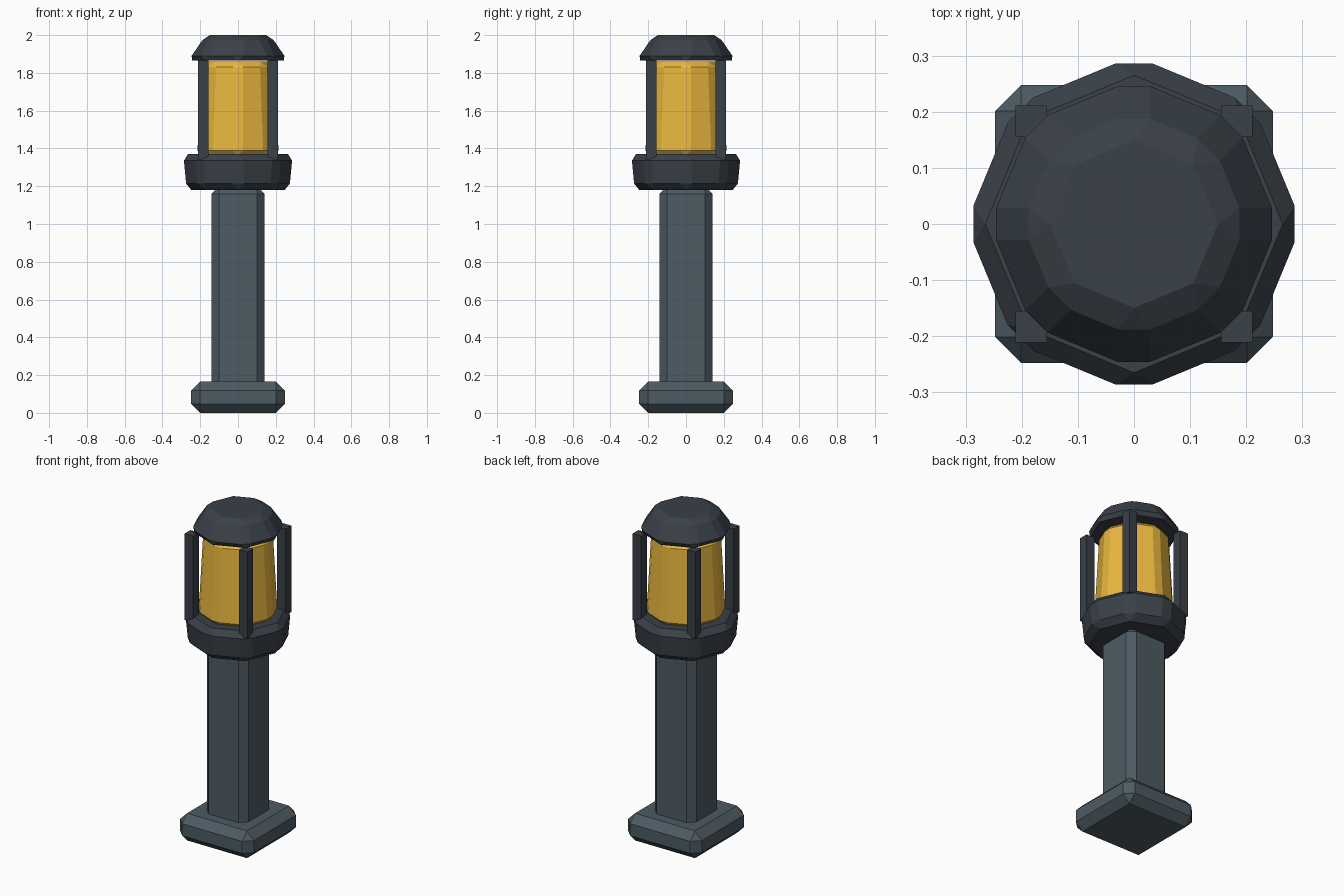
import bpy, bmesh
from mathutils import Matrix

if "Cube" in bpy.data.objects:
    bpy.data.objects.remove(bpy.data.objects["Cube"])


def material(name, rgb):
    m = bpy.data.materials.new(name)
    m.diffuse_color = (*rgb, 1.0)
    m.use_nodes = True
    m.node_tree.nodes["Principled BSDF"].inputs["Base Color"].default_value = m.diffuse_color
    return m


slate = material("slate_metal", (0.075, 0.105, 0.125))
dark = material("dark_metal", (0.042, 0.052, 0.065))
amber = material("amber_glass", (0.83, 0.48, 0.05))


def finish(bm, name, mat, bevel):
    if bevel:
        bmesh.ops.bevel(bm, geom=bm.edges[:], offset=bevel, segments=1,
                        profile=0.5, affect='EDGES', clamp_overlap=True)
    me = bpy.data.meshes.new(name)
    bm.to_mesh(me)
    bm.free()
    me.materials.append(mat)
    ob = bpy.data.objects.new(name, me)
    bpy.context.collection.objects.link(ob)
    return ob


def box(name, x, y, z0, z1, width, mat, bevel=0):
    bm = bmesh.new()
    m = Matrix.Translation((x, y, (z0 + z1) / 2)) @ Matrix.Diagonal((width, width, z1 - z0, 1))
    bmesh.ops.create_cube(bm, size=1, matrix=m)
    return finish(bm, name, mat, bevel)


def octagon(name, z0, z1, r0, r1, mat, bevel):
    bm = bmesh.new()
    bmesh.ops.create_cone(bm, cap_ends=True, cap_tris=False, segments=8,
                          radius1=r0, radius2=r1, depth=z1 - z0,
                          matrix=Matrix.Translation((0, 0, (z0 + z1) / 2)))
    return finish(bm, name, mat, bevel)


# Foot and column
box("base", 0, 0, 0, 0.165, 0.495, slate, 0.046)
box("column", 0, 0, 0.10, 1.20, 0.28, slate, 0.04)

# Lamp head: collar, glass and roof
octagon("collar", 1.18, 1.37, 0.285, 0.303, dark, 0.035)
octagon("lamp_glass", 1.36, 1.86, 0.227, 0.20, amber, 0.028)
octagon("roof", 1.865, 2.0, 0.275, 0.182, dark, 0.03)

# Four corner bars around the glass
for sx, side in ((-1, "left"), (1, "right")):
    for sy, end in ((-1, "front"), (1, "back")):
        box(f"bar_{end}_{side}", sx * 0.183, sy * 0.183, 1.34, 1.865, 0.056, dark)
